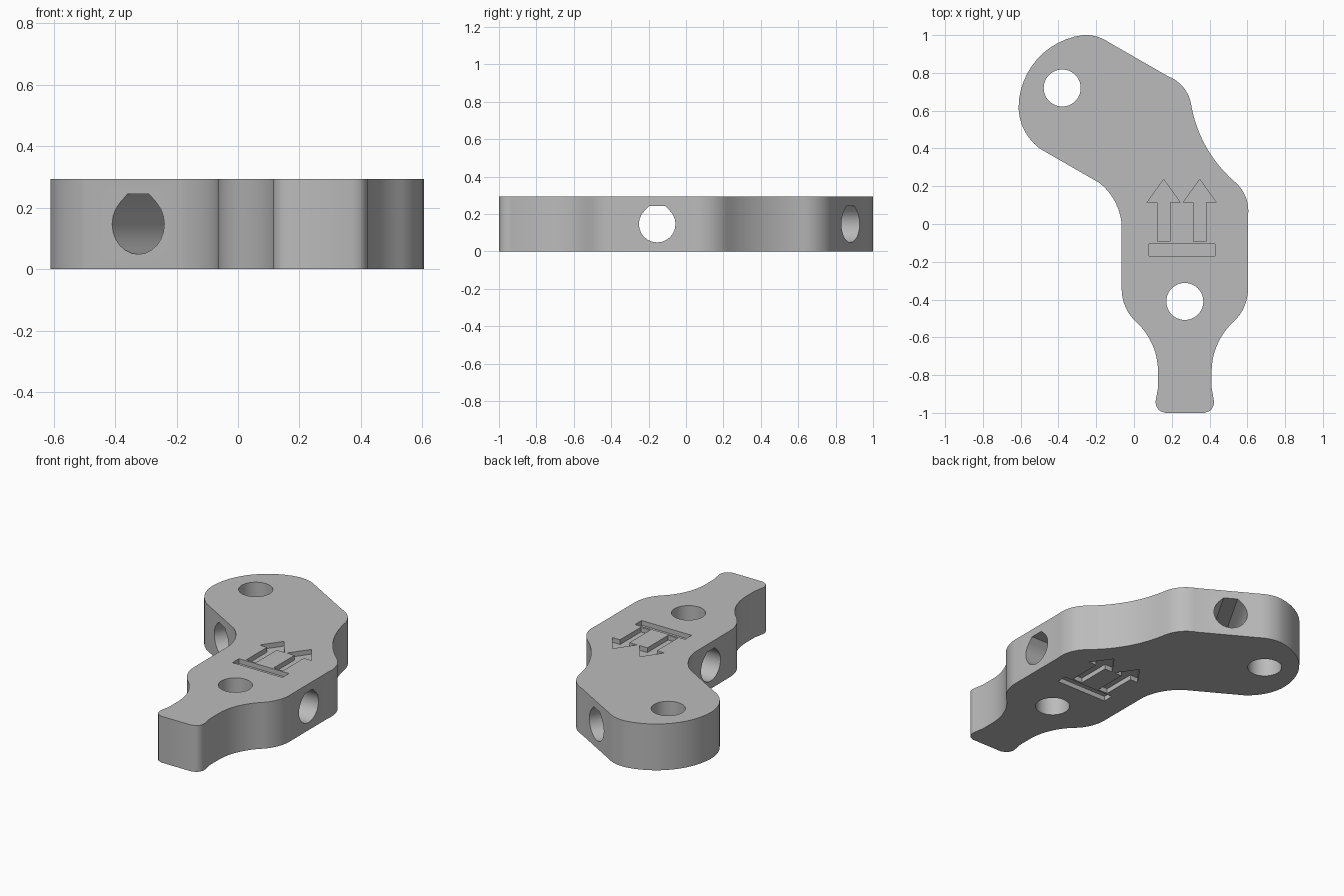
import bpy
import bmesh
import math
from mathutils import Matrix, Vector

HEIGHT = 0.293
HOLE_R = 0.098
ENGRAVE = 0.03
AXIS_X = 0.269          # symmetry line of the lower arm

if "Cube" in bpy.data.objects:
    bpy.data.objects.remove(bpy.data.objects["Cube"], do_unlink=True)

grey = bpy.data.materials.new("light grey")
grey.use_nodes = True
colour = (0.5, 0.5, 0.5, 1)
grey.diffuse_color = colour
grey.node_tree.nodes["Principled BSDF"].inputs["Base Color"].default_value = colour


def prism(name, points, z0, z1, matrix=Matrix()):
    """Extrude a counter-clockwise outline from z0 to z1."""
    bm = bmesh.new()
    face = bm.faces.new([bm.verts.new((x, y, z0)) for x, y in points])
    top = bmesh.ops.extrude_face_region(bm, geom=[face])["geom"]
    bmesh.ops.translate(bm, vec=(0, 0, z1 - z0),
                        verts=[g for g in top if isinstance(g, bmesh.types.BMVert)])
    bmesh.ops.transform(bm, matrix=matrix, verts=bm.verts)
    bmesh.ops.recalc_face_normals(bm, faces=bm.faces)
    mesh = bpy.data.meshes.new(name)
    bm.to_mesh(mesh)
    bm.free()
    mesh.materials.append(grey)
    obj = bpy.data.objects.new(name, mesh)
    bpy.context.collection.objects.link(obj)
    return obj


def bulged(path, steps=12):
    """Closed outline; each (x, y, sag) bows the segment to the next point outward by sag."""
    out = []
    for (x, y, sag), nxt in zip(path, path[1:] + path[:1]):
        a, b = Vector((x, y)), Vector(nxt[:2])
        out.append(a)
        if sag:
            half = (b - a).length / 2
            along = (b - a).normalized()
            normal = Vector((along.y, -along.x))
            radius = (half * half + sag * sag) / (2 * abs(sag))
            angle = 2 * math.atan(abs(sag) / half)
            side = math.copysign(1, sag)
            for i in range(1, steps):
                t = angle * (2 * i / steps - 1)
                rise = radius * (math.cos(t) - math.cos(angle))
                out.append((a + b) / 2 + along * radius * math.sin(t) + normal * side * rise)
    return out


def circle(x, y, r, n=48):
    return [(x + r * math.cos(math.tau * i / n), y + r * math.sin(math.tau * i / n))
            for i in range(n)]


# Plate outline: right half of the lower arm, bent upper arm, then mirrored left half
waist = [(0.373, -1, 0), (0.4, -0.99, 0.008), (0.423, -0.935, 0), (0.411, -0.868, 0),
         (0.411, -0.777, -0.03), (0.53, -0.515, 0.018), (0.603, -0.35, 0)]
upper = [(0.603, 0.04, 0.025), (0.535, 0.222, -0.04), (0.304, 0.624, 0.028),
         (0.18, 0.782, 0), (-0.135, 0.963, 0.012), (-0.272, 1.0, 0.095),
         (-0.611, 0.619, 0.03), (-0.495, 0.397, 0), (-0.182, 0.217, -0.024),
         (-0.066, 0.005, 0)]
# The bow of each mirrored segment belongs to its other end
left = [(2 * AXIS_X - x, y, waist[i - 1][2] if i else 0)
        for i, (x, y, _) in reversed(list(enumerate(waist)))]
plate = prism("lever_plate", bulged(waist + upper + left), 0, HEIGHT)

# Vertical bolt holes
cutters = [prism("bolt_hole_cutter", circle(x, y, HOLE_R), -0.1, 0.5)
           for x, y in ((-0.38, 0.72), (AXIS_X, -0.41))]

# Cross holes: round with a 45 degree flattened roof
flat = HOLE_R * math.tan(math.pi / 8)
roof_hole = [(-flat, HOLE_R), *[(HOLE_R * math.cos(a), HOLE_R * math.sin(a))
             for a in (math.radians(135 + 15 * i) for i in range(19))], (flat, HOLE_R)]
for x, y, heading in ((AXIS_X, -0.154, 0), (-0.157, 0.59, math.radians(60))):
    place = (Matrix.Translation((x, y, HEIGHT / 2)) @ Matrix.Rotation(heading, 4, "Z")
             @ Matrix(((0, 0, 1, 0), (1, 0, 0, 0), (0, 1, 0, 0), (0, 0, 0, 1))))
    cutters.append(prism("cross_hole_cutter", roof_hole, -0.8, 0.8, place))

# Engraved direction arrows with a base bar, on both faces
bar = [(0.08, -0.17), (0.43, -0.17), (0.43, -0.105), (0.08, -0.105)]
arrow = [(-0.033, -0.093), (0.033, -0.093), (0.033, 0.115), (0.087, 0.115),
         (0, 0.236), (-0.087, 0.115), (-0.033, 0.115)]
marks = [bar] + [[(x + cx, y) for x, y in arrow] for cx in (0.157, 0.348)]
for z0, z1 in ((HEIGHT - ENGRAVE, HEIGHT + 0.1), (-0.1, ENGRAVE)):
    cutters += [prism("engraving_cutter", m, z0, z1) for m in marks]

# Cut everything and keep only the finished plate
for cutter in cutters:
    cutter.hide_render = True
    mod = plate.modifiers.new("cut", "BOOLEAN")
    mod.operation = "DIFFERENCE"
    mod.solver = "EXACT"
    mod.object = cutter
bpy.context.view_layer.update()
result = bpy.data.meshes.new_from_object(
    plate.evaluated_get(bpy.context.evaluated_depsgraph_get()))
plate.modifiers.clear()
plate.data = result
for cutter in cutters:
    bpy.data.objects.remove(cutter, do_unlink=True)

bpy.ops.object.select_all(action="DESELECT")
plate.select_set(True)
bpy.context.view_layer.objects.active = plate
bpy.ops.object.shade_smooth_by_angle(angle=math.radians(25))
